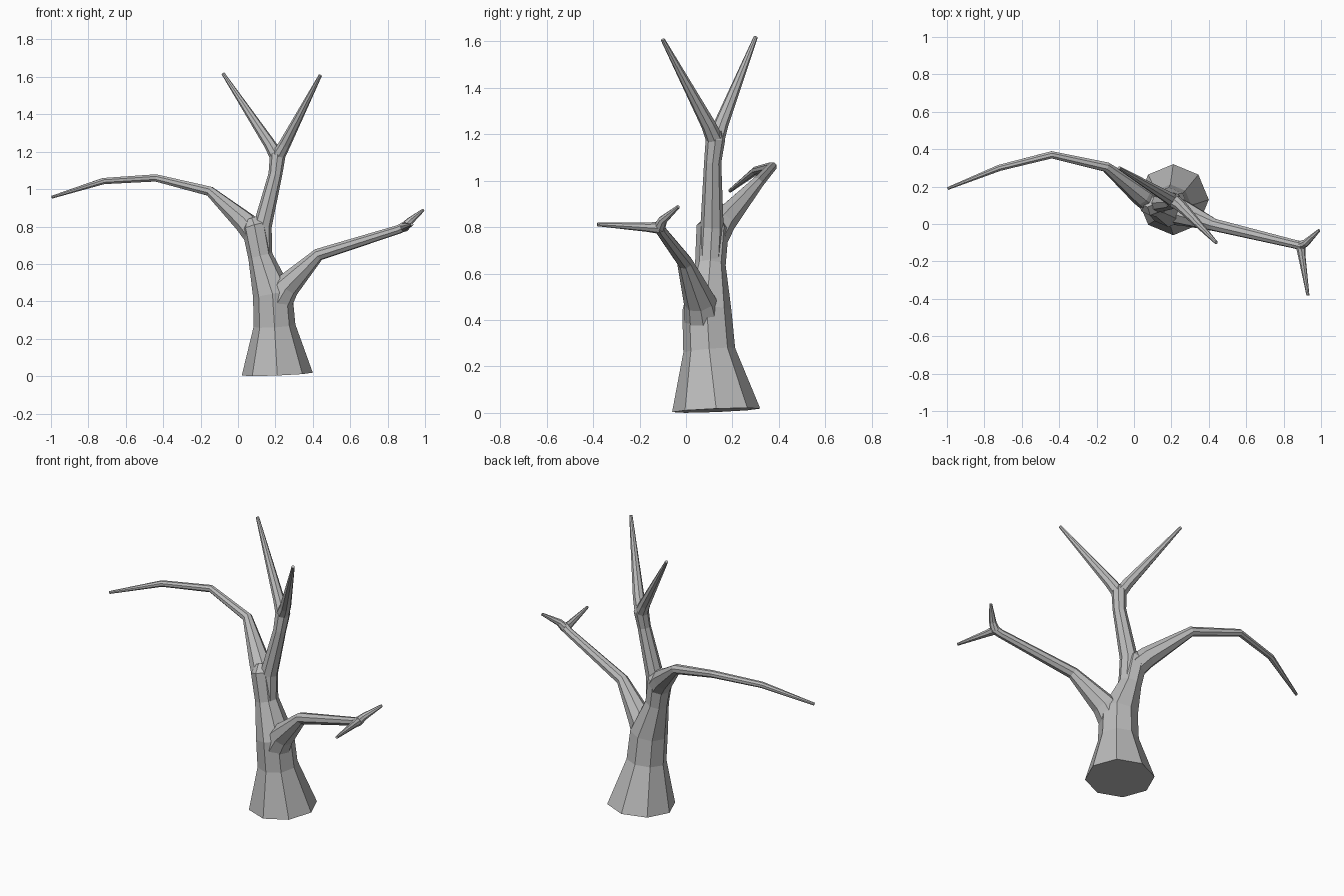
import bpy
import bmesh
from math import cos, sin, tau
from mathutils import Vector

cube = bpy.data.objects.get("Cube")
if cube:
    bpy.data.objects.remove(cube)

# One plain grey for the bark
bark = bpy.data.materials.new("bark_grey")
bark.use_nodes = True
color = (0.5, 0.5, 0.5, 1)
bark.diffuse_color = color
bark.node_tree.nodes["Principled BSDF"].inputs["Base Color"].default_value = color


def limb(name, path, start=None, sides=8):
    """Tapered faceted tube through (x, y, z, radius) points."""
    points = [Vector(p[:3]) for p in path]
    radii = [p[3] for p in path]
    steps = [(b - a).normalized() for a, b in zip(points, points[1:])]
    tangents = [(a + b).normalized() for a, b in zip(steps[:1] + steps, steps + steps[-1:])]
    if start:
        tangents[0] = Vector(start).normalized()

    bm = bmesh.new()
    previous = Vector((0, 0, 1))
    spokes = [Vector((cos(tau * i / sides), sin(tau * i / sides), 0)) for i in range(sides)]
    rings = []
    for point, radius, tangent in zip(points, radii, tangents):
        turn = previous.rotation_difference(tangent)
        spokes = [turn @ s for s in spokes]
        previous = tangent
        rings.append([bm.verts.new(point + s * radius) for s in spokes])
    for low, high in zip(rings, rings[1:]):
        for i in range(sides):
            j = (i + 1) % sides
            bm.faces.new((low[i], low[j], high[j], high[i]))
    bm.faces.new(rings[0][::-1])
    bm.faces.new(rings[-1])
    bmesh.ops.recalc_face_normals(bm, faces=bm.faces)

    mesh = bpy.data.meshes.new(name)
    bm.to_mesh(mesh)
    bm.free()
    mesh.materials.append(bark)
    obj = bpy.data.objects.new(name, mesh)
    bpy.context.collection.objects.link(obj)
    return obj


# Flared trunk, cut slightly askew at the ground
limb("trunk", [
    (0.21, 0.13, 0.011, 0.19), (0.195, 0.1, 0.27, 0.112), (0.185, 0.09, 0.44, 0.106),
    (0.12, 0.105, 0.64, 0.066), (0.09, 0.115, 0.8, 0.07), (0.075, 0.125, 0.84, 0.035),
], start=(-0.04, -0.04, 1))

# Upper stem and its two forks
limb("upper_stem", [
    (0.135, 0.1, 0.58, 0.05), (0.13, 0.112, 0.8, 0.05), (0.2, 0.115, 1.08, 0.037),
    (0.212, 0.127, 1.18, 0.042), (0.213, 0.13, 1.215, 0.025),
])
fork = (0.21, 0.127, 1.17, 0.038)
limb("upper_fork_right", [fork, (0.17, 0.15, 1.24, 0.032), (-0.08, 0.3, 1.618, 0.009)])
limb("upper_fork_left", [fork, (0.25, 0.097, 1.24, 0.032), (0.44, -0.1, 1.608, 0.009)])

# Long drooping bough on the right
limb("right_bough", [
    (0.09, 0.12, 0.76, 0.065), (0.04, 0.155, 0.82, 0.06), (-0.15, 0.305, 0.988, 0.028),
    (-0.44, 0.37, 1.06, 0.021), (-0.72, 0.3, 1.043, 0.018), (-0.995, 0.19, 0.957, 0.008),
])

# Bough on the left with two twigs at its end
limb("left_bough", [
    (0.19, 0.08, 0.36, 0.085), (0.26, 0.06, 0.48, 0.07), (0.43, -0.005, 0.65, 0.034),
    (0.86, -0.108, 0.785, 0.024), (0.9, -0.118, 0.805, 0.026),
])
twig = (0.89, -0.115, 0.797, 0.026)
limb("left_twig_up", [twig, (0.92, -0.1, 0.83, 0.02), (0.99, -0.033, 0.888, 0.008)])
limb("left_twig_front", [twig, (0.897, -0.17, 0.8, 0.02), (0.93, -0.382, 0.812, 0.008)])
